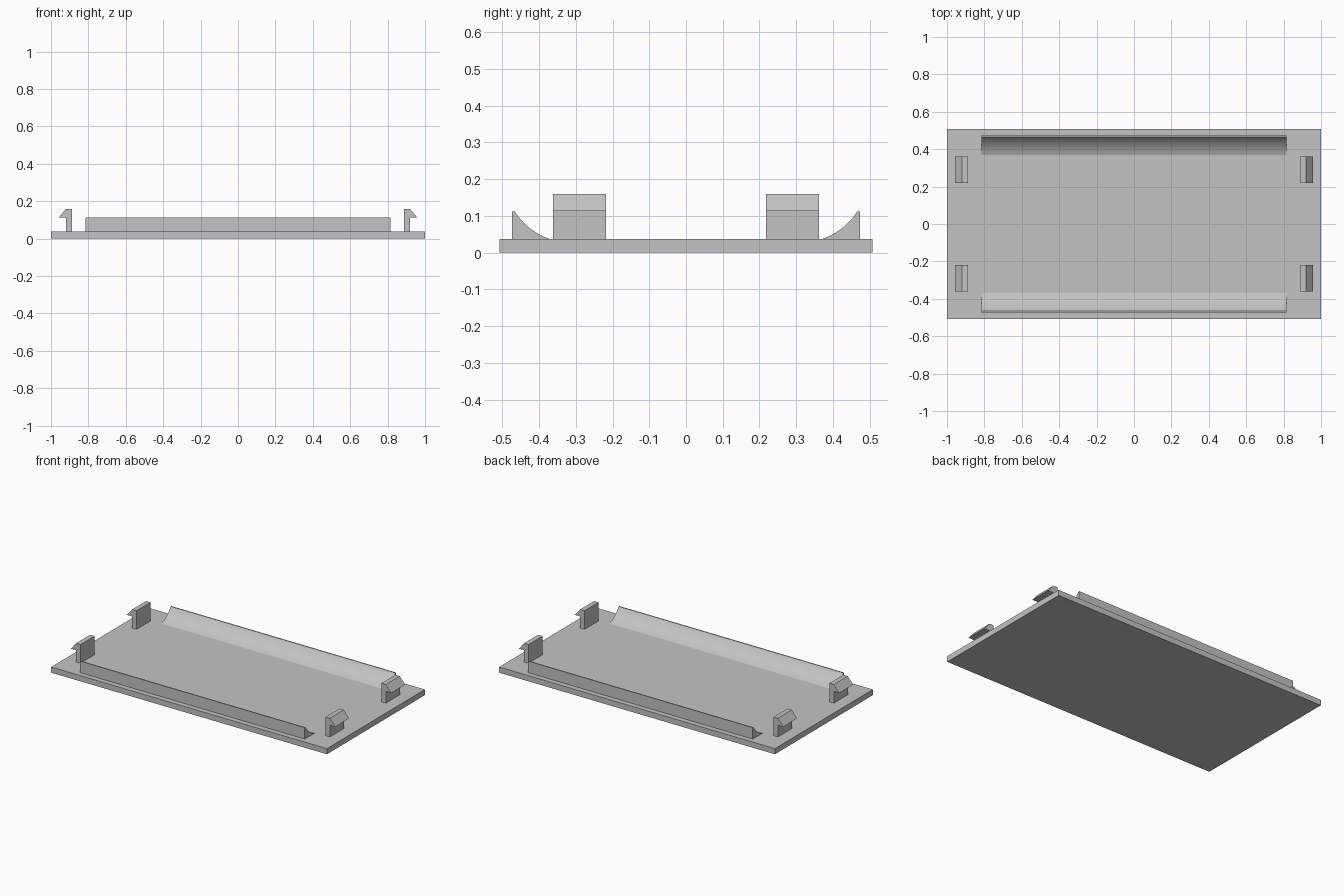
import bpy
import bmesh
from mathutils import Vector

cube = bpy.data.objects.get("Cube")
if cube:
    bpy.data.objects.remove(cube, do_unlink=True)

# Single plastic colour
grey = bpy.data.materials.new("light grey plastic")
grey.use_nodes = True
colour = (0.55, 0.55, 0.55, 1)
grey.diffuse_color = colour
grey.node_tree.nodes["Principled BSDF"].inputs["Base Color"].default_value = colour

THICK = 0.037


def extrude_profile(name, points, offset, smooth=False):
    """Extrude a closed loop of 3D points along offset into a solid."""
    bm = bmesh.new()
    face = bm.faces.new([bm.verts.new(p) for p in points])
    grown = bmesh.ops.extrude_face_region(bm, geom=[face], use_keep_orig=True)
    moved = [g for g in grown["geom"] if isinstance(g, bmesh.types.BMVert)]
    bmesh.ops.translate(bm, verts=moved, vec=offset)
    bmesh.ops.recalc_face_normals(bm, faces=bm.faces)
    mesh = bpy.data.meshes.new(name)
    bm.to_mesh(mesh)
    bm.free()
    mesh.materials.append(grey)
    obj = bpy.data.objects.new(name, mesh)
    bpy.context.collection.objects.link(obj)
    if smooth:
        bpy.ops.object.select_all(action="DESELECT")
        obj.select_set(True)
        bpy.context.view_layer.objects.active = obj
        bpy.ops.object.shade_smooth_by_angle(angle=0.5)
    return obj


# Base plate
extrude_profile("base_plate",
                [(-1, -0.507, 0), (1, -0.507, 0), (1, 0.507, 0), (-1, 0.507, 0)],
                (0, 0, THICK))

# Long ribs with a concave inner face
top, pull, foot = Vector((0.466, 0.112)), Vector((0.431, 0.058)), Vector((0.37, THICK))
STEPS = 12
curve = []
for i in range(STEPS + 1):
    t = i / STEPS
    curve.append(top * (1 - t) ** 2 + pull * 2 * t * (1 - t) + foot * t ** 2)
rib = [Vector((0.473, THICK)), Vector((0.473, 0.112))] + curve
for side, name in ((-1, "front_rib"), (1, "back_rib")):
    extrude_profile(name, [(-0.815, side * p.x, p.y) for p in rib],
                    (1.63, 0, 0), smooth=True)

# Snap clips with outward hooks
clip = [(0.888, THICK), (0.92, THICK), (0.92, 0.113), (0.958, 0.113),
        (0.92, 0.159), (0.888, 0.159)]
for sx, side in ((-1, "right"), (1, "left")):
    for y, end in ((-0.362, "front"), (0.218, "back")):
        extrude_profile(f"{end}_{side}_clip",
                        [(sx * x, y, z) for x, z in clip], (0, 0.144, 0))
